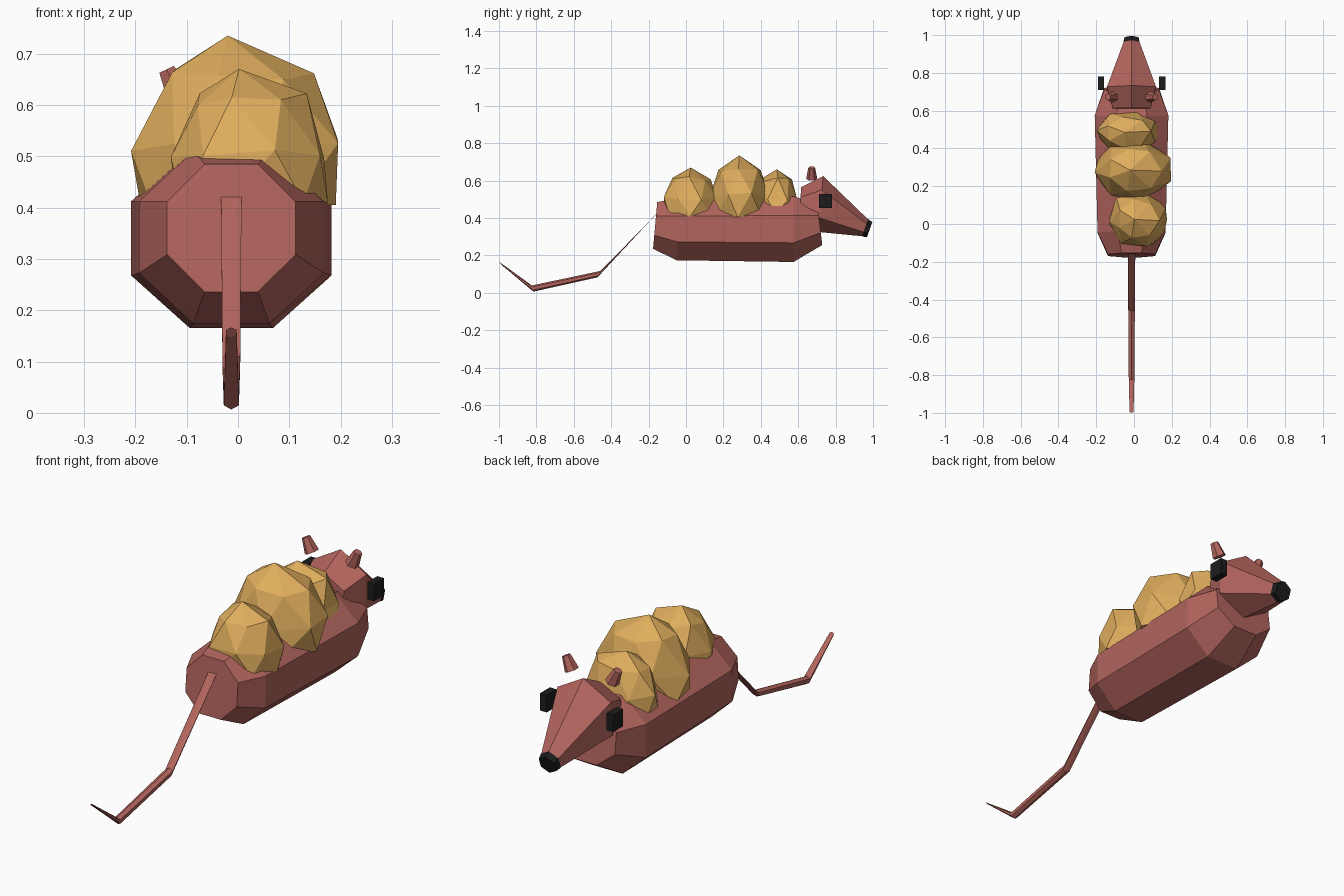
import bpy, bmesh, math, random
from mathutils import Vector, Matrix

if "Cube" in bpy.data.objects:
    bpy.data.objects.remove(bpy.data.objects["Cube"])

random.seed(4)
CX = -0.013  # mid plane of the animal


def material(name, rgb):
    m = bpy.data.materials.new(name)
    m.diffuse_color = (*rgb, 1)
    m.use_nodes = True
    m.node_tree.nodes["Principled BSDF"].inputs["Base Color"].default_value = m.diffuse_color
    return m


FUR = material("reddish fur", (0.45, 0.13, 0.11))
GOLD = material("golden", (0.74, 0.42, 0.11))
DARK = material("dark", (0.012, 0.012, 0.012))


def finish(name, bm, mat):
    bmesh.ops.recalc_face_normals(bm, faces=bm.faces)
    me = bpy.data.meshes.new(name)
    bm.to_mesh(me)
    bm.free()
    me.materials.append(mat)
    ob = bpy.data.objects.new(name, me)
    bpy.context.collection.objects.link(ob)
    return ob


def skin(bm, rings):
    n = len(rings[0])
    for a, b in zip(rings, rings[1:]):
        for i in range(n):
            j = (i + 1) % n
            bm.faces.new((a[i], a[j], b[j], b[i]))


def loft(name, sections, n, phase, mat):
    """Sections are (y, z, radius x, radius z, tilt); tilt leans the ring top to +y."""
    bm = bmesh.new()
    rings = []
    for y, z, rx, rz, t in sections:
        ring = []
        for i in range(n):
            a = phase + 2 * math.pi * i / n
            h = rz * math.sin(a)
            ring.append(bm.verts.new((CX + rx * math.cos(a),
                                      y + h * math.sin(t), z + h * math.cos(t))))
        rings.append(ring)
    skin(bm, rings)
    bm.faces.new(rings[0])
    bm.faces.new(rings[-1])
    return finish(name, bm, mat)


# Body: octagonal barrel with narrowed ends
K = 1 / math.cos(math.pi / 8)
loft("body", [(-0.165, 0.36, 0.125 * K, 0.125 * K, 0.09),
              (-0.045, 0.342, 0.18 * K, 0.168 * K, 0.03),
              (0.575, 0.34, 0.195 * K, 0.175 * K, 0.0),
              (0.715, 0.368, 0.145 * K, 0.113 * K, -0.12)],
     8, math.pi / 8, FUR)

# Head: hexagonal cone with a ridge on top, and the nose tip
loft("head", [(0.61, 0.46, 0.115, 0.105, 0.05),
              (0.72, 0.475, 0.15, 0.15, 0.09),
              (0.957, 0.348, 0.048, 0.048, 0.34)], 6, math.pi / 2, FUR)
loft("nose", [(0.957, 0.348, 0.049, 0.049, 0.34),
              (0.982, 0.338, 0.043, 0.043, 0.34)], 6, math.pi / 2, DARK)

# Tail: bent tapering tube
loft("tail", [(-0.15, 0.43, 0.023, 0.021, 0.80),
              (-0.465, 0.10, 0.020, 0.019, 0.45),
              (-0.82, 0.023, 0.017, 0.017, -0.25),
              (-0.992, 0.157, 0.012, 0.012, -0.68)], 6, math.pi / 2, FUR)

# Eyes and ears, mirrored about the mid plane
for side, s in (("left", -1), ("right", 1)):
    bm = bmesh.new()
    bmesh.ops.create_cube(bm, size=1, matrix=Matrix.Translation((CX + s * 0.162, 0.745, 0.49))
                          @ Matrix.Diagonal((0.033, 0.07, 0.075, 1)))
    finish(side + "_eye", bm, DARK)
    bm = bmesh.new()
    bmesh.ops.create_cone(bm, cap_ends=True, segments=6, radius1=0.030, radius2=0.018, depth=0.065,
                          matrix=Matrix.Translation((CX + s * 0.112, 0.672, 0.64))
                          @ Matrix.Rotation(s * 0.45, 4, 'Y'))
    finish(side + "_ear", bm, FUR)


# Load on the back: three irregular faceted domes
def dome(name, x, y, rx, ry, base, top, n=7):
    bm = bmesh.new()
    rings = []
    for k, (r, f) in enumerate(((0.97, 0.0), (0.99, 0.36), (0.70, 0.77))):
        ring = []
        for i in range(n):
            a = 2 * math.pi * (i + 0.5 * (k % 2)) / n + random.uniform(-0.1, 0.1)
            q = r * random.uniform(0.95, 1.04)
            z = base + (top - base) * (f + (random.uniform(-0.05, 0.05) if k else 0))
            ring.append(bm.verts.new((x + rx * q * math.cos(a), y + ry * q * math.sin(a), z)))
        rings.append(ring)
    for a, b in zip(rings, rings[1:]):
        k = 0 if a is rings[0] else 1
        for i in range(n):
            j = (i + 1) % n
            if k == 0:
                bm.faces.new((a[i], a[j], b[i]))
                bm.faces.new((b[i], a[j], b[j]))
            else:
                bm.faces.new((a[i], a[j], b[j]))
                bm.faces.new((a[i], b[j], b[i]))
    tip = bm.verts.new((x - 0.02, y, top))
    for i in range(n):
        bm.faces.new((rings[-1][i], rings[-1][(i + 1) % n], tip))
    bm.faces.new(rings[0])
    finish(name, bm, GOLD)


dome("load_middle", 0.0, 0.285, 0.205, 0.165, 0.405, 0.735)
dome("load_rear", 0.022, 0.025, 0.163, 0.152, 0.41, 0.67)
dome("load_front", -0.03, 0.485, 0.165, 0.118, 0.42, 0.66)
